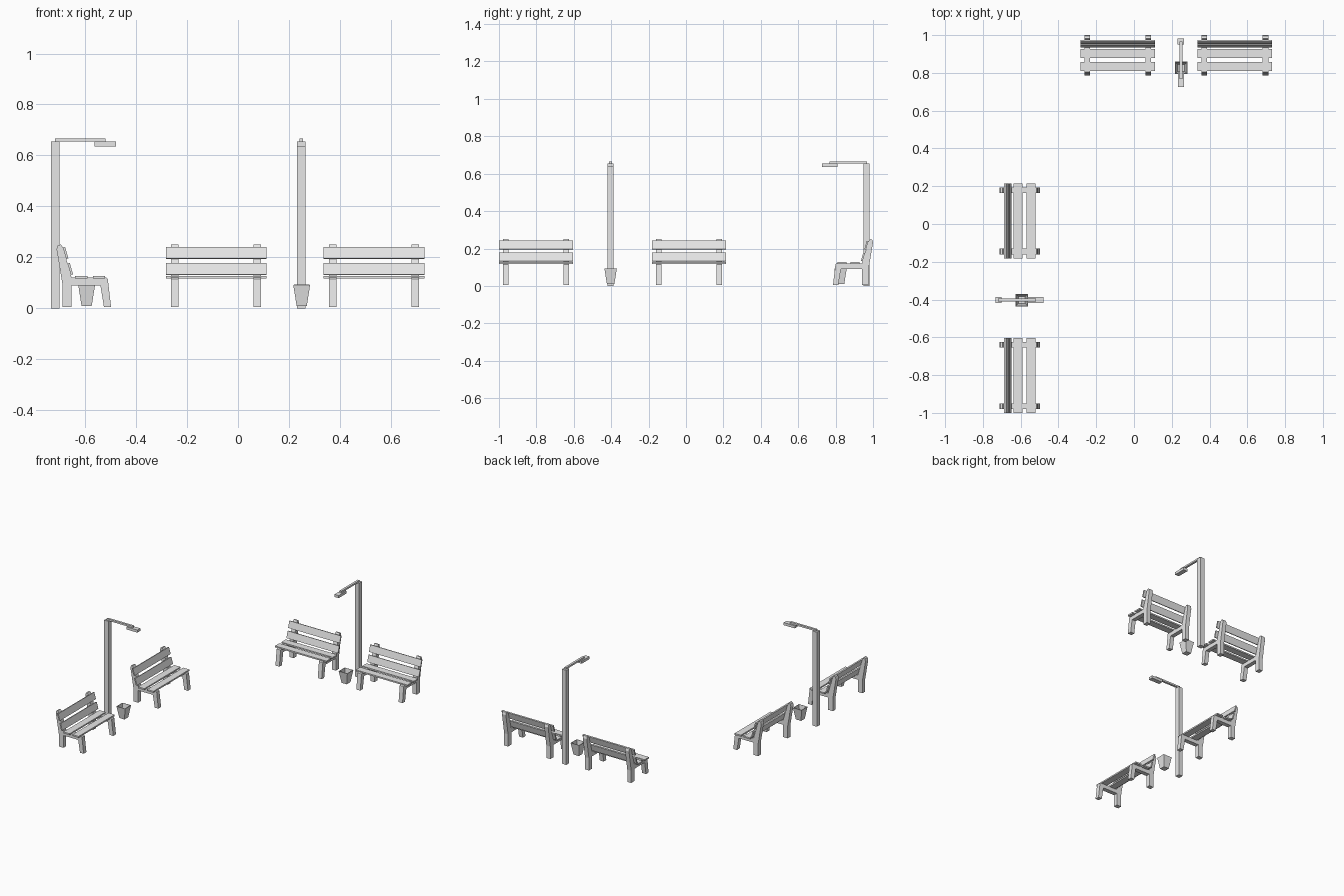
import bpy
import bmesh
import math
from mathutils import Matrix, Vector

cube = bpy.data.objects.get("Cube")
if cube:
    bpy.data.objects.remove(cube, do_unlink=True)

grey = bpy.data.materials.new("light grey")
grey.use_nodes = True
grey.diffuse_color = (0.8, 0.8, 0.8, 1)
grey.node_tree.nodes["Principled BSDF"].inputs["Base Color"].default_value = (0.8, 0.8, 0.8, 1)


def finish(name, bm, place):
    """Turn a bmesh into a flat-shaded grey object at the given placement."""
    bmesh.ops.recalc_face_normals(bm, faces=bm.faces)
    mesh = bpy.data.meshes.new(name)
    bm.to_mesh(mesh)
    bm.free()
    mesh.materials.append(grey)
    obj = bpy.data.objects.new(name, mesh)
    obj.matrix_world = place
    bpy.context.collection.objects.link(obj)
    return obj


def prism(name, profile, x, width, place):
    """Extrude a side profile of (depth forward, height) across a width."""
    bm = bmesh.new()
    face = bm.faces.new([bm.verts.new((x - width / 2, -d, z)) for d, z in profile])
    new = bmesh.ops.extrude_face_region(bm, geom=[face])["geom"]
    verts = [v for v in new if isinstance(v, bmesh.types.BMVert)]
    bmesh.ops.translate(bm, verts=verts, vec=(width, 0, 0))
    return finish(name, bm, place)


def box(name, d0, d1, z0, z1, width, place):
    return prism(name, [(d0, z0), (d1, z0), (d1, z1), (d0, z1)], 0, width, place)


# Side frame: back leg, seat rail, front leg and leaning back post in one outline
FRAME = [(0.024, 0.005), (0.059, 0.005), (0.059, 0.09), (0.172, 0.09),
         (0.186, 0.005), (0.214, 0.005), (0.201, 0.115), (0.195, 0.121),
         (0.059, 0.121), (0.025, 0.238), (0.017, 0.25), (0.005, 0.248),
         (0, 0.232), (0.024, 0.09)]
BACK_LOW, BACK_HIGH = Vector((0.059, 0.121)), Vector((0.025, 0.238))
LENGTH = 0.395


def bench(place):
    for side, x in (("right", -0.162), ("left", 0.162)):
        prism(side + "_bench_frame", FRAME, x, 0.03, place)
    for i, d in enumerate((0.073, 0.142)):
        box(f"seat_slat_{i + 1}", d, d + 0.048, 0.117, 0.127, LENGTH, place)
    # Backrest slats lie on the sloping front of the posts
    slope = (BACK_HIGH - BACK_LOW).normalized()
    out = Vector((slope.y, -slope.x))
    for i, (low, high) in enumerate(((0.131, 0.176), (0.194, 0.239))):
        a = BACK_LOW + slope * ((low - BACK_LOW.y) / slope.y)
        b = BACK_LOW + slope * ((high - BACK_LOW.y) / slope.y)
        prism(f"back_slat_{i + 1}", [a, a + out * 0.009, b + out * 0.009, b], 0, LENGTH, place)


def lamp(place):
    box("lamp_post", 0, 0.032, 0, 0.655, 0.033, place)
    box("lamp_arm", 0.014, 0.214, 0.654, 0.666, 0.015, place)
    box("lamp_head", 0.17, 0.255, 0.636, 0.654, 0.032, place)


def bin_at(place):
    # Open tapered square bin with thin walls
    bm = bmesh.new()
    bmesh.ops.create_cone(bm, cap_ends=True, segments=4, depth=0.082,
                          radius1=0.02 * math.sqrt(2), radius2=0.033 * math.sqrt(2),
                          matrix=Matrix.Translation((0, 0, 0.051)) @ Matrix.Rotation(math.pi / 4, 4, "Z"))
    top = [f for f in bm.faces if f.calc_center_median().z > 0.09]
    bmesh.ops.delete(bm, geom=top, context="FACES_ONLY")
    obj = finish("litter_bin", bm, place)
    wall = obj.modifiers.new("wall", "SOLIDIFY")
    wall.thickness = 0.004
    wall.offset = -1


def spot(x, y, turn):
    return Matrix.Translation((x, y, 0)) @ Matrix.Rotation(turn, 4, "Z")


# Back row faces the front
for x in (-0.086, 0.534):
    bench(spot(x, 1.0, 0))
lamp(spot(0.248, 0.981, 0))
bin_at(spot(0.25, 0.826, 0))

# Side row is turned a quarter to face the middle
quarter = math.pi / 2
for y in (0.016, -0.802):
    bench(spot(-0.712, y, quarter))
lamp(spot(-0.733, -0.403, quarter))
bin_at(spot(-0.594, -0.403, quarter))
